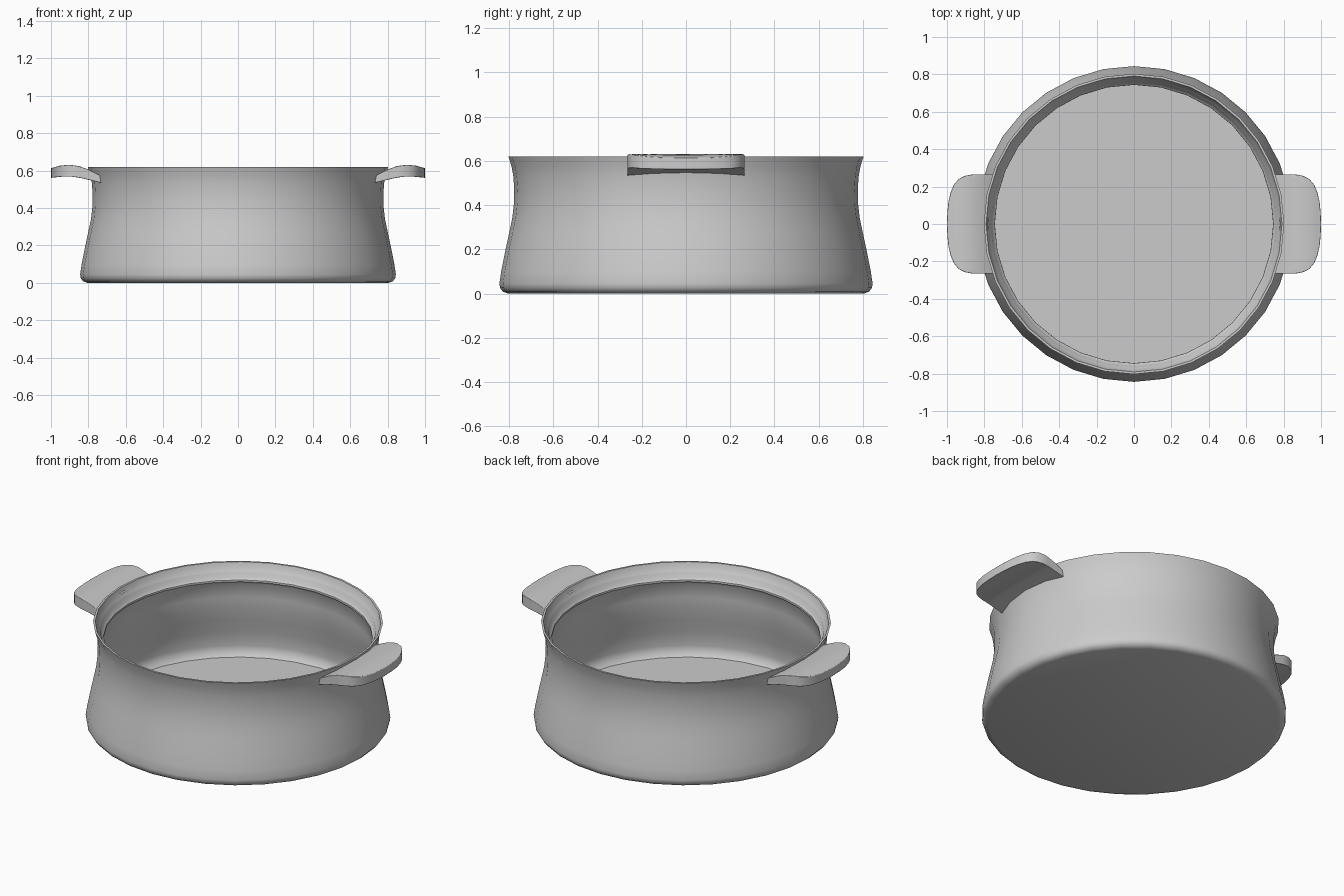
import bpy, bmesh, math

if "Cube" in bpy.data.objects:
    bpy.data.objects.remove(bpy.data.objects["Cube"])


def finish(name, bm, angle):
    bmesh.ops.recalc_face_normals(bm, faces=bm.faces)
    me = bpy.data.meshes.new(name)
    bm.to_mesh(me)
    bm.free()
    ob = bpy.data.objects.new(name, me)
    bpy.context.collection.objects.link(ob)
    bpy.ops.object.select_all(action='DESELECT')
    ob.select_set(True)
    bpy.context.view_layer.objects.active = ob
    bpy.ops.object.shade_smooth_by_angle(angle=math.radians(angle))
    return ob


def interp(table, x):
    for (x0, z0), (x1, z1) in zip(table, table[1:]):
        if x <= x1:
            return z0 + (z1 - z0) * (x - x0) / (x1 - x0)
    return table[-1][1]


# Pot body: one closed profile, outside wall then stepped lip and inside wall
profile = [
    (0, 0), (0.805, 0), (0.828, 0.008), (0.841, 0.025), (0.844, 0.045),
    (0.836, 0.10), (0.818, 0.19), (0.801, 0.27), (0.786, 0.34), (0.778, 0.41),
    (0.777, 0.47), (0.781, 0.53), (0.789, 0.575), (0.803, 0.62),
    (0.791, 0.62), (0.784, 0.598), (0.771, 0.575), (0.764, 0.566),
    (0.758, 0.54), (0.745, 0.53), (0.744, 0.52), (0.756, 0.505),
    (0.757, 0.42), (0.765, 0.34), (0.780, 0.27), (0.797, 0.19),
    (0.812, 0.10), (0.805, 0.06), (0.785, 0.04), (0, 0.04)]
SEG = 32
bm = bmesh.new()
rings = []
for r, z in profile:
    if r == 0:
        rings.append([bm.verts.new((0, 0, z))] * SEG)
    else:
        rings.append([bm.verts.new((r * math.cos(a), r * math.sin(a), z))
                      for a in (2 * math.pi * i / SEG for i in range(SEG))])
for a, b in zip(rings, rings[1:]):
    for i in range(SEG):
        j = (i + 1) % SEG
        bm.faces.new(list(dict.fromkeys((a[i], a[j], b[j], b[i]))))
finish("pot_body", bm, 40)

# Handles: curved slab whose inner edge follows the wall
top = [(0.72, 0.565), (0.76, 0.586), (0.80, 0.606), (0.85, 0.624),
       (0.90, 0.631), (0.95, 0.627), (1.01, 0.610)]
bottom = [(0.72, 0.531), (0.76, 0.541), (0.80, 0.551), (0.86, 0.565),
          (0.92, 0.570), (1.01, 0.560)]
half = [(0.0, 1.0), (0.06, 0.998), (0.12, 0.992), (0.17, 0.980),
        (0.21, 0.963), (0.24, 0.938), (0.257, 0.905), (0.265, 0.865)]
outline = [(-y, x) for y, x in reversed(half[1:])] + half
N = 10


def handle(name, side):
    bm = bmesh.new()
    up, low = [], []
    for y, xo in outline:
        xi = math.sqrt(0.777 ** 2 - y * y)
        xs = [xi + (xo - xi) * k / N for k in range(N + 1)]
        up.append([bm.verts.new((side * x, y, interp(top, x))) for x in xs])
        low.append([bm.verts.new((side * x, y, interp(bottom, x))) for x in xs])
    m = len(outline)
    for i in range(m - 1):
        for k in range(N):
            for g in (up, low):
                bm.faces.new((g[i][k], g[i + 1][k], g[i + 1][k + 1], g[i][k + 1]))
    bmesh.ops.recalc_face_normals(bm, faces=bm.faces)
    # side walls around the outline
    loop = ([(i, N) for i in range(m)] + [(m - 1, k) for k in range(N - 1, -1, -1)]
            + [(i, 0) for i in range(m - 2, -1, -1)] + [(0, k) for k in range(1, N)])
    for (a, b), (c, d) in zip(loop, loop[1:] + loop[:1]):
        bm.faces.new((up[a][b], up[c][d], low[c][d], low[a][b]))
    ob = finish(name, bm, 50)
    # rounded rim
    bev = ob.modifiers.new("round", 'BEVEL')
    bev.width = 0.014
    bev.segments = 3
    bev.limit_method = 'ANGLE'
    bev.angle_limit = math.radians(50)


handle("handle_right", 1)
handle("handle_left", -1)
